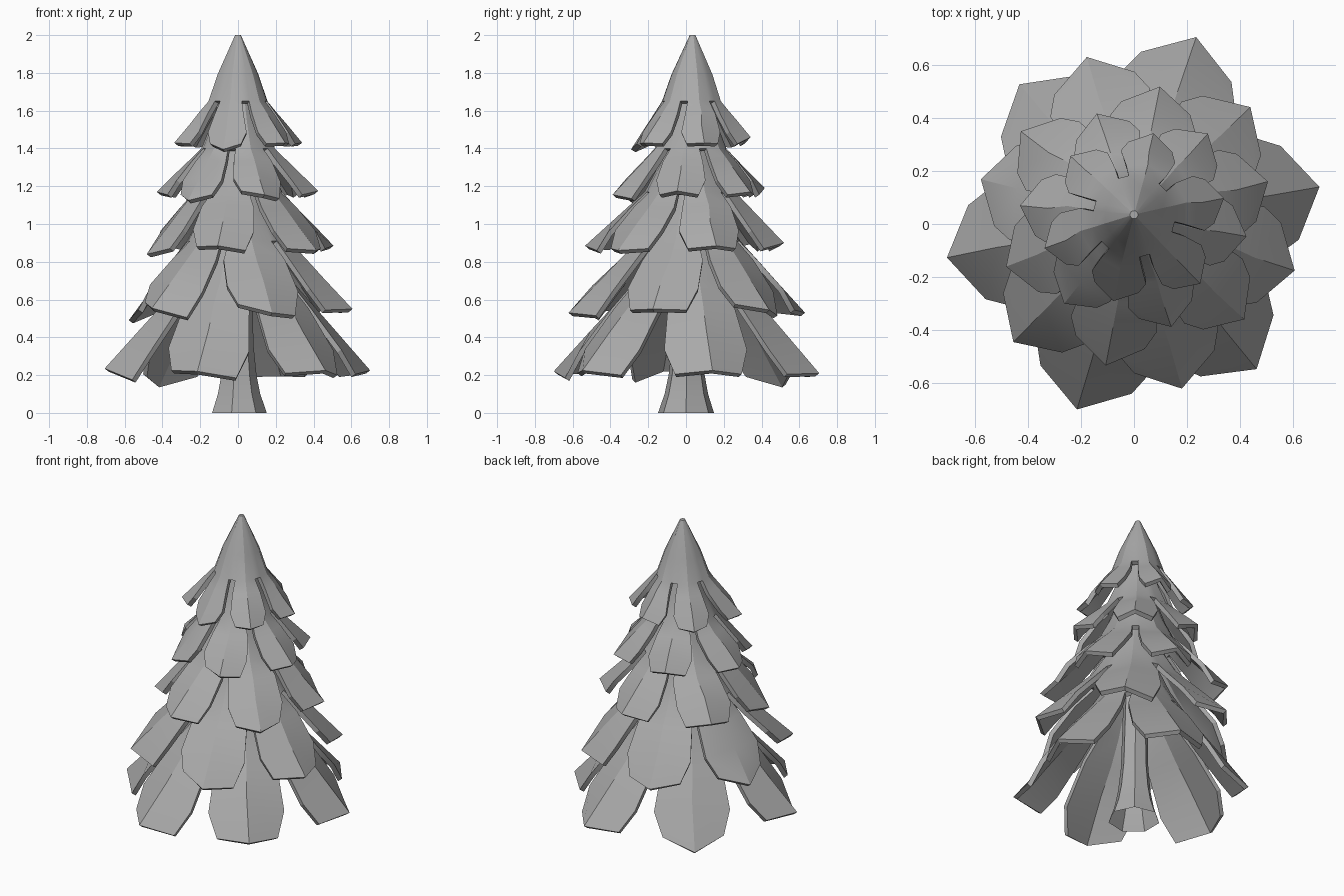
import bpy
from math import cos, sin, pi, radians
from mathutils import Vector

cube = bpy.data.objects.get("Cube")
if cube:
    bpy.data.objects.remove(cube, do_unlink=True)

grey = bpy.data.materials.new("plain_grey")
grey.use_nodes = True
grey.diffuse_color = (0.4, 0.4, 0.4, 1)
grey.node_tree.nodes["Principled BSDF"].inputs["Base Color"].default_value = (0.4, 0.4, 0.4, 1)

LEAVES = 6
LEAN = 0.0175      # the whole tree leans slightly backwards
SLOT = 0.02        # half width of the slot between two leaves


def grid_object(name, rows, cap_first, thickness=0):
    """Closed rings of points, listed top to bottom, skinned with quads."""
    n = len(rows[0])
    verts = [(x, y + LEAN * z, z) for row in rows for x, y, z in row]
    faces = []
    for i in range(len(rows) - 1):
        for j in range(n):
            # The lower rows of a skirt are open between leaves
            if thickness and i >= 2 and j % 3 == 2:
                continue
            a, b, k = i * n, (i + 1) * n, (j + 1) % n
            faces.append((a + j, b + j, b + k, a + k))
    if cap_first:
        faces.append(tuple(range(n)))
    mesh = bpy.data.meshes.new(name)
    mesh.from_pydata(verts, [], faces)
    mesh.materials.append(grey)
    obj = bpy.data.objects.new(name, mesh)
    bpy.context.collection.objects.link(obj)
    bpy.ops.object.select_all(action='DESELECT')
    obj.select_set(True)
    bpy.context.view_layer.objects.active = obj
    if thickness:
        mod = obj.modifiers.new("Thickness", 'SOLIDIFY')
        mod.thickness = thickness
        mod.offset = -1
        bpy.ops.object.modifier_apply(modifier=mod.name)
    bpy.ops.object.shade_smooth_by_angle(angle=radians(22))


def skirt(name, reach, hem_z, slot_r, slot_z, turn, tips, apex=None):
    """A cone that splits into six folded, pointed leaves."""
    half = pi / LEAVES
    scale = reach / 0.72
    edge_angle = half - SLOT / slot_r

    def ring(r, z):
        # One leaf's part of a full ring: right edge, ridge, left edge
        x, y = r * cos(edge_angle), r * sin(edge_angle)
        return [(x, -y, z), (r * 1.04, 0, z), (x, y, z)]

    def row(edge_r, edge_w, edge_z, ridge, twist=0):
        return [(edge_r, -edge_w, edge_z + twist), (ridge.x, 0, ridge.z),
                (edge_r, edge_w, edge_z - twist)]

    start = Vector((slot_r * 1.04, 0, slot_z))
    edge_start = slot_r * cos(edge_angle)
    wide_z = hem_z + 0.13 * scale
    rows = [[] for _ in range(6)]
    for k, (angle, tip_r, tip_z, twist) in enumerate(tips):
        tip = Vector((tip_r, 0, tip_z))
        wide_r = tip_r * 0.72
        mid_r = edge_start + (wide_r - edge_start) * 0.4
        mid_z = slot_z + (wide_z - slot_z) * 0.4
        leaf = [
            ring(*(apex or (slot_r * 0.45, slot_z + 0.3))),
            ring(slot_r * 0.7, slot_z + 0.14),
            ring(slot_r, slot_z),
            row(mid_r, mid_r * 0.577 - 0.025, mid_z, start.lerp(tip, 0.25)),
            row(wide_r, reach * 0.31, wide_z, start.lerp(tip, 0.55), twist * 0.5),
            row(tip_r * 0.84, reach * 0.25, hem_z, tip, twist),
        ]
        for i, part in enumerate(leaf):
            # The cone is regular; the free ends swing to their own angle
            a = radians(angle if i > 3 else turn + 60 * k)
            rows[i] += [(x * cos(a) - y * sin(a), x * sin(a) + y * cos(a), z)
                        for x, y, z in part]
    grid_object(name, rows, apex is not None, 0.028)


# Leaf skirts, bottom to top; each tip has an angle, radius, height and twist
skirt("bottom_branches", 0.72, 0.205, 0.28, 0.70, 11.5, [
    (11, 0.713, 0.225, 0), (71.5, 0.74, 0.21, 0), (129.5, 0.68, 0.15, 0),
    (190.5, 0.718, 0.235, 0.03), (253, 0.736, 0.22, 0.02), (310, 0.72, 0.225, 0.005)])
skirt("lower_branches", 0.63, 0.545, 0.27, 0.91, -15, [
    (-17, 0.634, 0.55, 0), (44.5, 0.616, 0.545, 0.03), (106, 0.646, 0.53, 0),
    (164.5, 0.6, 0.49, 0), (225, 0.644, 0.555, 0.04), (286, 0.656, 0.53, 0.03)])
skirt("middle_branches", 0.53, 0.87, 0.235, 1.17, 19, [
    (16, 0.526, 0.885, 0), (79, 0.512, 0.9, 0), (142, 0.542, 0.91, 0),
    (200, 0.514, 0.84, 0), (259, 0.56, 0.885, 0.01), (318, 0.56, 0.86, 0)])
skirt("upper_branches", 0.425, 1.155, 0.19, 1.40, -10, [
    (-9, 0.43, 1.175, 0), (49, 0.425, 1.17, 0), (109.5, 0.42, 1.19, 0),
    (173.5, 0.433, 1.17, 0), (230.5, 0.415, 1.125, 0), (289, 0.432, 1.155, 0.02)])
skirt("top_branches", 0.34, 1.425, 0.155, 1.65, 15, [
    (12, 0.347, 1.43, 0), (77, 0.325, 1.46, 0), (136, 0.334, 1.42, 0),
    (199, 0.357, 1.43, 0), (256, 0.325, 1.395, 0), (315, 0.354, 1.43, 0)],
    apex=(0.015, 2.0))

# Flared trunk, open underneath
SIDES = 7
profile = [(0.06, 1.4), (0.075, 0.7), (0.082, 0.36), (0.098, 0.2), (0.118, 0.1), (0.152, 0)]
grid_object("trunk", [[(r * cos(2 * pi * j / SIDES), r * sin(2 * pi * j / SIDES), z)
                       for j in range(SIDES)] for r, z in profile], True)
